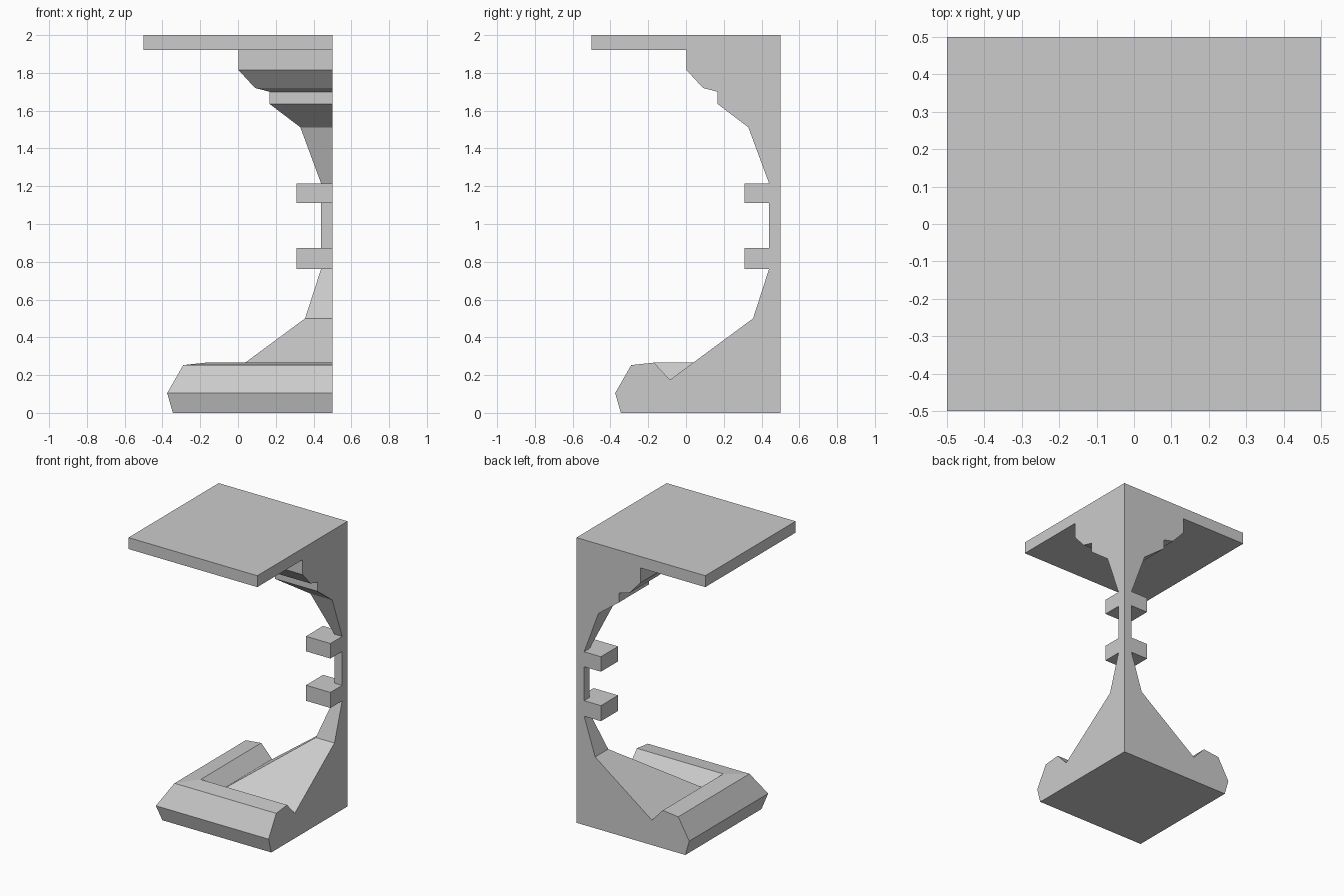
import bpy
import bmesh

if "Cube" in bpy.data.objects:
    bpy.data.objects.remove(bpy.data.objects["Cube"])

AXIS = 0.5  # the pedestal's central axis is the vertical edge at x = y = 0.5

# Half-profile as (offset of the outer face, height), from bottom to top
foot = [(-0.345, 0), (-0.375, 0.105), (-0.29, 0.253), (-0.17, 0.266), (-0.085, 0.175)]
lower_stem = [(0.355, 0.5), (0.44, 0.763)]
lower_collar = [(0.31, 0.763), (0.31, 0.872)]
shaft = [(0.44, 0.872), (0.44, 1.11)]
upper_collar = [(0.31, 1.11), (0.31, 1.215)]
capital = [(0.44, 1.215), (0.33, 1.512), (0.168, 1.635), (0.168, 1.70),
           (0.09, 1.72), (0.003, 1.815), (0.003, 1.92)]
table_top = [(-0.5, 1.92), (-0.5, 2.0)]
profile = foot + lower_stem + lower_collar + shaft + upper_collar + capital + table_top


def mitred_quarter(name, points):
    """Sweep a profile around one square corner and close the cut sides."""
    bm = bmesh.new()
    rings = [[bm.verts.new(p) for p in ((AXIS, c, z), (c, c, z), (c, AXIS, z))]
             for c, z in points]
    bottom = bm.verts.new((AXIS, AXIS, points[0][1]))
    top = bm.verts.new((AXIS, AXIS, points[-1][1]))
    # Outer faces, mitred at the corner
    for a, b in zip(rings, rings[1:]):
        for i in range(2):
            bm.faces.new((a[i], a[i + 1], b[i + 1], b[i]))
    # Underside and top
    bm.faces.new((*rings[0], bottom))
    bm.faces.new((*rings[-1], top))
    # Flat cut sides through the axis
    for i in (0, 2):
        bm.faces.new([r[i] for r in rings] + [top, bottom])
    bmesh.ops.recalc_face_normals(bm, faces=bm.faces[:])
    mesh = bpy.data.meshes.new(name)
    bm.to_mesh(mesh)
    bm.free()
    obj = bpy.data.objects.new(name, mesh)
    bpy.context.collection.objects.link(obj)
    return obj


mitred_quarter("pedestal_quarter", profile)
